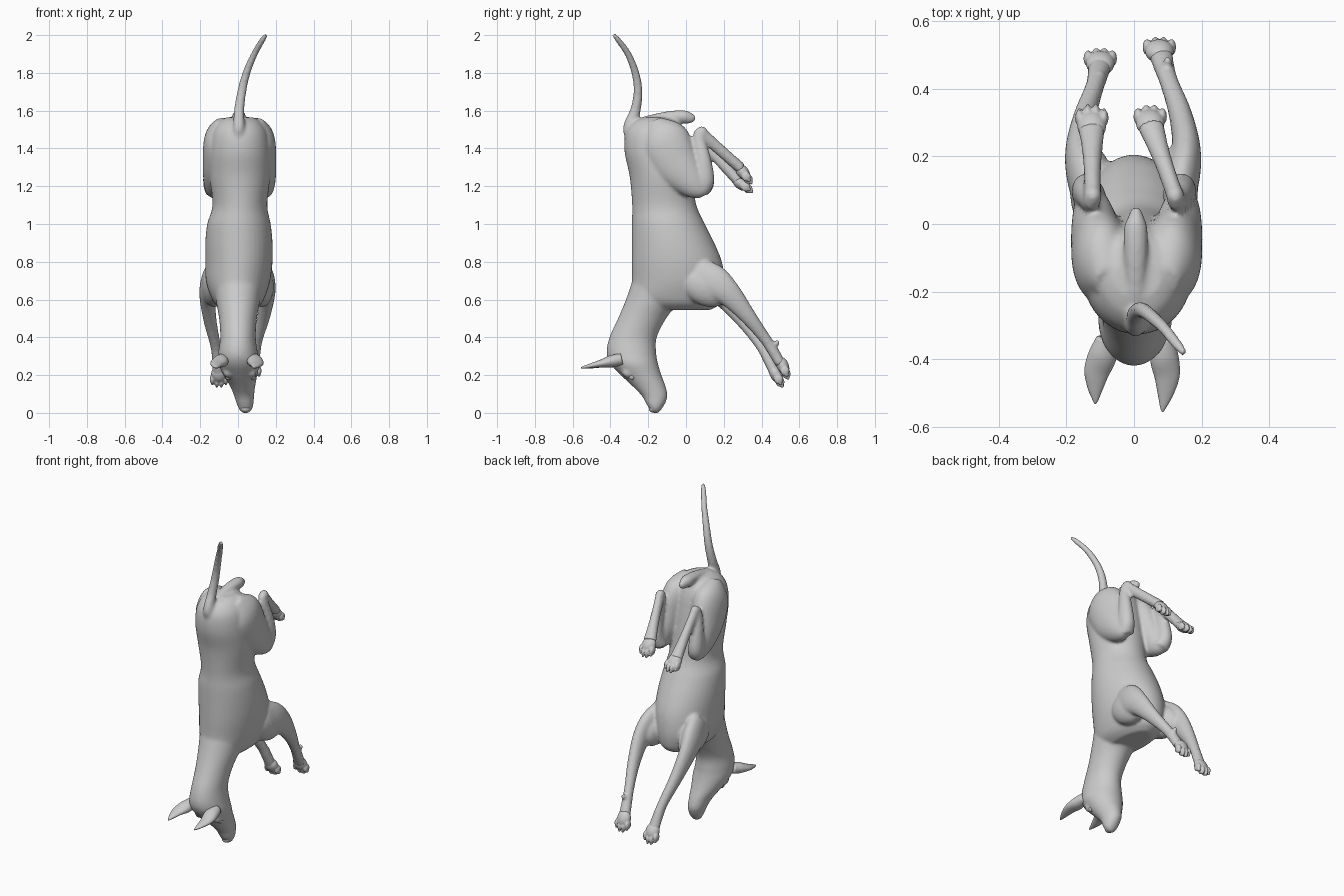
import bpy, bmesh, math
from mathutils import Vector, Matrix


def interp(rows, n=6):
    """Catmull-Rom through rows of numbers."""
    out = []
    for i in range(len(rows) - 1):
        a, b, c, d = (rows[max(0, min(len(rows) - 1, i + k))] for k in (-1, 0, 1, 2))
        for j in range(n):
            t = j / n
            out.append([0.5 * (2 * q + (r - p) * t + (2 * p - 5 * q + 4 * r - s) * t * t
                               + (3 * q - p - 3 * r + s) * t ** 3)
                        for p, q, r, s in zip(a, b, c, d)])
    return out + [list(rows[-1])]


def loft(bm, rows, flat=False, sides=28):
    """Closed skin over ellipses (x, y, z, half width, half depth)."""
    rows = interp(rows)
    rings = []
    for i, (x, y, z, w, d) in enumerate(rows):
        p, q = rows[max(i - 1, 0)], rows[min(i + 1, len(rows) - 1)]
        t = (Vector(q[:3]) - Vector(p[:3])).normalized()
        if flat:
            t = Vector((0, 0, math.copysign(1, t.z)))
        u = Vector((1, 0, 0))
        u = (u - t * u.dot(t)).normalized()
        v = t.cross(u)
        w, d = max(w, .003), max(d, .003)
        ang = [2 * math.pi * k / sides for k in range(sides)]
        rings.append([bm.verts.new(Vector((x, y, z)) + u * w * math.cos(a) + v * d * math.sin(a))
                      for a in ang])
    for a, b in zip(rings, rings[1:]):
        for k in range(sides):
            bm.faces.new((a[k], a[(k + 1) % sides], b[(k + 1) % sides], b[k]))
    bm.faces.new(rings[0][::-1])
    bm.faces.new(rings[-1])


def slices(bm, rows):
    """Horizontal slices given as (z, back y, belly y, half width, centre x)."""
    loft(bm, [(x, (a + b) / 2, z, w, (b - a) / 2) for z, a, b, w, x in rows], True, 40)


def blob(bm, loc, size, rot_x=0.0):
    m = Matrix.Translation(loc) @ Matrix.Rotation(rot_x, 4, 'X') @ Matrix.Diagonal((*size, 1))
    bmesh.ops.create_uvsphere(bm, u_segments=20, v_segments=12, radius=1, matrix=m)


def finish(bm, name, voxel=0, smooth=0):
    bmesh.ops.recalc_face_normals(bm, faces=bm.faces)
    me = bpy.data.meshes.new(name)
    bm.to_mesh(me)
    bm.free()
    ob = bpy.data.objects.new(name, me)
    bpy.context.collection.objects.link(ob)
    if voxel:
        r = ob.modifiers.new("fuse", 'REMESH')
        r.mode, r.voxel_size, r.use_smooth_shade = 'VOXEL', voxel, True
    if smooth:
        s = ob.modifiers.new("soften", 'SMOOTH')
        s.factor, s.iterations = 0.5, smooth
    for p in me.polygons:
        p.use_smooth = True
    return ob


def shifted(rows, s, delta):
    """Mirror a limb to side s and bend it progressively by delta."""
    n = len(rows) - 1
    return [(s * x + delta[0] * (i / n), y + delta[1] * i / n, z + delta[2] * i / n, w, d)
            for i, (x, y, z, w, d) in enumerate(rows)]


body = bmesh.new()

# torso, rump at the top
slices(body, [(1.565, -.22, -.10, .07, .01), (1.54, -.28, -.04, .11, .01), (1.48, -.32, -.01, .145, .01),
              (1.38, -.325, .01, .16, .01), (1.25, -.298, .03, .16, .01), (1.1, -.285, .055, .145, .01),
              (1.0, -.287, .10, .168, .005), (.9, -.287, .15, .178, .005), (.8, -.287, .19, .178, .005),
              (.7, -.287, .205, .17, 0), (.62, -.295, .20, .145, 0), (.575, -.27, .18, .12, 0),
              (.545, -.22, .13, .08, 0)])

# neck and head, hanging down to the nose
slices(body, [(.74, -.27, .05, .14, 0), (.6, -.318, -.03, .118, 0), (.5, -.36, -.105, .1, 0),
              (.4, -.405, -.155, .094, 0), (.32, -.42, -.158, .104, 0), (.26, -.40, -.148, .108, .005),
              (.2, -.345, -.13, .09, .012), (.14, -.282, -.108, .066, .025), (.09, -.234, -.098, .053, .032),
              (.045, -.209, -.113, .044, .038), (.012, -.187, -.135, .03, .04), (-.002, -.17, -.15, .01, .04)])
for s in (-1, 1):
    blob(body, (.01 + s * .062, -.305, .215), (.026, .035, .03))    # brow

# tail
loft(body, [(0, -.25, 1.40, .035, .04), (.005, -.298, 1.50, .032, .036), (.006, -.268, 1.6, .027, .028),
            (.02, -.254, 1.7, .024, .024), (.045, -.268, 1.8, .021, .021), (.087, -.307, 1.9, .018, .018),
            (.13, -.36, 1.975, .016, .015), (.15, -.384, 2.002, .01, .01)])

# groin ridge and stub between the thighs
loft(body, [(.005, -.22, 1.54, .03, .03), (.005, -.1, 1.568, .034, .028), (.005, -.02, 1.568, .036, .034),
            (.006, .015, 1.562, .026, .032), (.006, .05, 1.56, .012, .014)])

hind = [(.125, .085, 1.165, .045, .035), (.14, .095, 1.23, .045, .055), (.14, .09, 1.34, .037, .043),
        (.13, .07, 1.44, .027, .034), (.122, .075, 1.49, .026, .032)]
for s in (-1, 1):
    # thigh
    loft(body, [(.008 + s * x, y, z, w, d) for x, y, z, w, d in
                ((.075, -.17, 1.535, .05, .05), (.1, -.12, 1.45, .085, .13), (.117, -.055, 1.32, .078, .125),
                 (.13, .03, 1.22, .06, .085), (.135, .085, 1.17, .038, .045), (.135, .1, 1.155, .015, .02))])
    # shank, hock and rear foot
    dz = -.035 if s < 0 else 0
    loft(body, shifted(hind, s, (0, 0, dz)))
    blob(body, (s * .122, .083, 1.484 + dz), (.027, .032, .034))
    end = (.05, .29, 1.295) if s > 0 else (-.125, .28, 1.225)
    a = Vector((s * .122, .083, 1.478 + dz))
    b = Vector(end)
    loft(body, [(*a.lerp(b, t), w, d) for t, w, d in
                ((0, .025, .034), (.4, .026, .031), (.75, .032, .03), (1, .04, .03))])
    # shoulder and front leg, fairly straight from the elbow
    blob(body, (s * .125, .10, .67), (.065, .14, .1), -.5)
    loft(body, shifted([(.125, .06, .735, .05, .09), (.148, .15, .69, .05, .092), (.158, .23, .63, .042, .068),
                        (.142, .33, .515, .034, .044), (.113, .42, .40, .028, .031), (.1, .465, .335, .03, .03),
                        (.09, .51, .26, .036, .028)], s, (-.01, -.01 if s > 0 else -.035, 0 if s > 0 else -.06)))
    # wrist pad
    blob(body, (s * .1, .483 if s > 0 else .443, .37 if s > 0 else .31), (.014, .014, .018))
finish(body, "dog_body", .0085, 7)


def paw(name, c, aim):
    """Palm, four toes and claws pointing along aim."""
    bm = bmesh.new()
    c, aim = Vector(c), Vector(aim).normalized()
    rot = math.atan2(aim.z, aim.y)
    blob(bm, c, (.043, .05, .032), rot)
    for k in range(4):
        o = k - 1.5
        inner = abs(o) < 1
        p = c + Vector((o * .024, 0, 0)) + aim * (.046 if inner else .03)
        blob(bm, p, (.0135, .027, .024), rot - .25)
        blob(bm, p + aim * .024, (.007, .011, .01), rot - .5)
    finish(bm, name, .0045, 2)


paw("hind_paw_right", (.048, .30, 1.275), (0, .55, -.7))
paw("hind_paw_left", (-.125, .29, 1.215), (0, .75, -.55))
paw("front_paw_right", (.075, .512, .25), (0, .3, -.7))
paw("front_paw_left", (-.1, .476, .205), (0, .4, -.75))

# ears: thin pointed leaves
for name, bx, tx, ty in (("ear_left", -.072, -.115, -.532), ("ear_right", .078, .085, -.556)):
    bm = bmesh.new()
    tip, base = Vector((tx, ty, .238)), Vector((bx, -.34, .285))
    loft(bm, [(*(base.lerp(tip, t) + Vector((math.copysign(o, bx), 0, 0))), w, d) for t, o, w, d in
              ((0, -.01, .03, .03), (.25, .01, .042, .032), (.5, .016, .038, .021),
               (.75, .01, .024, .013), (.93, .002, .01, .007), (1, 0, .003, .003))])
    finish(bm, name)

# eyes and nose
for name, x in (("eye_left", -.05), ("eye_right", .076)):
    bm = bmesh.new()
    blob(bm, (x, -.285, .19), (.017, .018, .016))
    finish(bm, name)
bm = bmesh.new()
blob(bm, (.04, -.176, .023), (.026, .021, .02), .6)
finish(bm, "nose")
